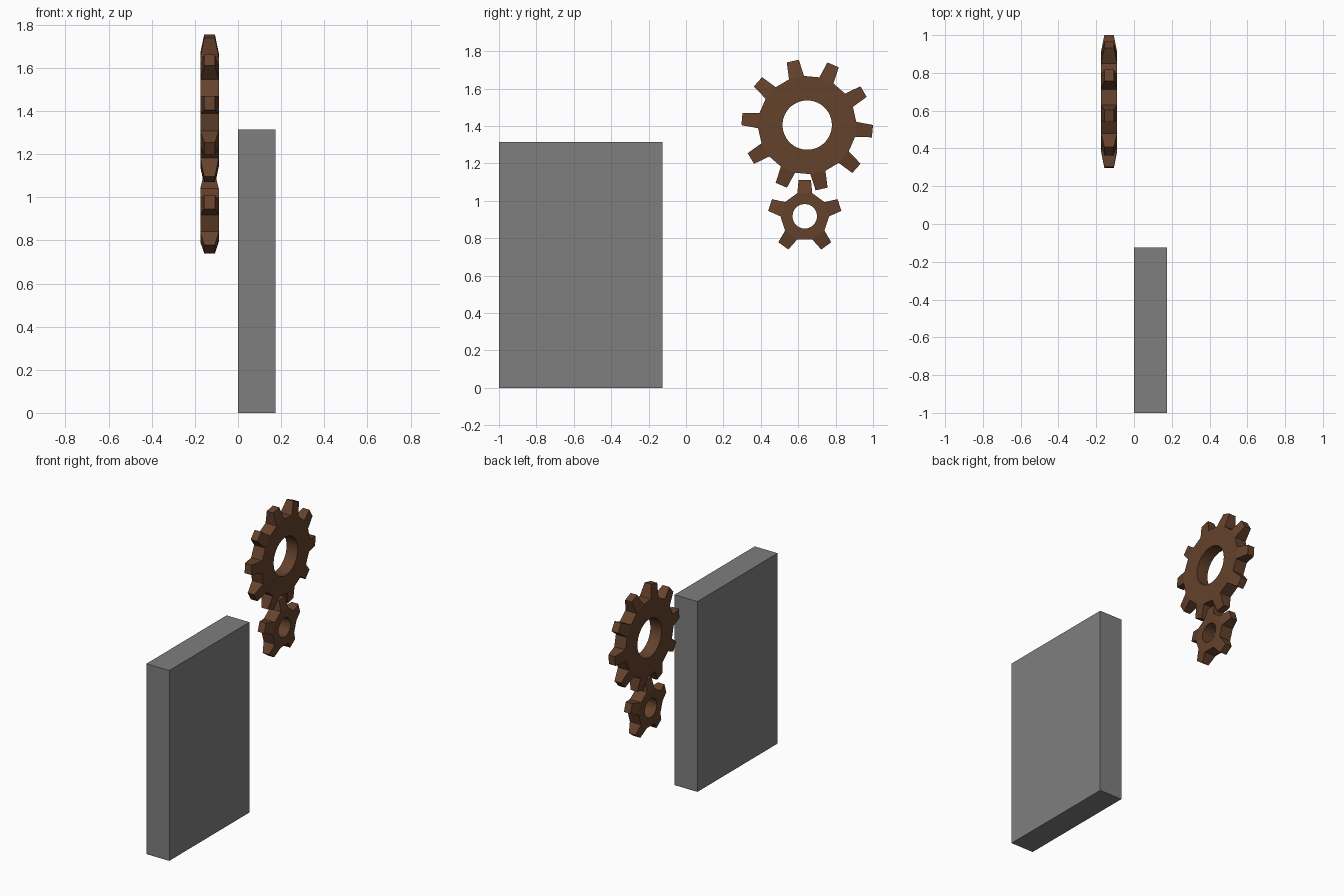
import bpy, bmesh, math

if "Cube" in bpy.data.objects:
    bpy.data.objects.remove(bpy.data.objects["Cube"])


def material(name, rgb):
    m = bpy.data.materials.new(name)
    m.diffuse_color = (*rgb, 1)
    m.use_nodes = True
    m.node_tree.nodes["Principled BSDF"].inputs["Base Color"].default_value = m.diffuse_color
    return m


GREY = material("grey", (0.21, 0.21, 0.21))
BROWN = material("brown", (0.13, 0.054, 0.025))


def finish(name, bm, mat):
    bmesh.ops.recalc_face_normals(bm, faces=bm.faces)
    me = bpy.data.meshes.new(name)
    bm.to_mesh(me)
    bm.free()
    me.materials.append(mat)
    ob = bpy.data.objects.new(name, me)
    bpy.context.collection.objects.link(ob)
    return ob


def slab(name, lo, hi, mat):
    bm = bmesh.new()
    bmesh.ops.create_cube(bm, size=1)
    for v in bm.verts:
        v.co = [(a + b) / 2 + c * (b - a) for a, b, c in zip(lo, hi, v.co)]
    return finish(name, bm, mat)


def gear(name, teeth, cy, cz, hole, root, tip, tip_width, phase):
    """Toothed ring facing x; teeth narrow in thickness towards their tips."""
    cx, half, tip_half = -0.132, 0.043, 0.025
    n = teeth * 4
    step = 2 * math.pi / n
    tip_angle = math.asin(tip_width / 2 / tip)
    bm = bmesh.new()

    def vert(x, r, a):
        return bm.verts.new((cx + x, cy + r * math.cos(a), cz + r * math.sin(a)))

    # Inner and root rings on both sides
    sides = []
    for s in (1, -1):
        inner = [vert(s * half, hole, phase + i * step) for i in range(n)]
        outer = []
        for i in range(n):
            # straight edges across tooth bases and valleys
            r = root if i % 2 else root * math.cos(step)
            outer.append(vert(s * half, r, phase + i * step))
        sides.append((inner, outer))
    (ia, oa), (ib, ob) = sides
    for i in range(n):
        j = (i + 1) % n
        bm.faces.new((ia[i], ia[j], oa[j], oa[i]))
        bm.faces.new((ib[i], ib[j], ob[j], ob[i]))
        bm.faces.new((ia[i], ia[j], ib[j], ib[i]))
        if i % 4 in (1, 2):          # valley floor
            bm.faces.new((oa[i], oa[j], ob[j], ob[i]))

    # Teeth
    for t in range(teeth):
        m = t * 4
        p, q = (m - 1) % n, m + 1
        a = phase + m * step
        ta = [vert(tip_half, tip, a + d) for d in (-tip_angle, tip_angle)]
        tb = [vert(-tip_half, tip, a + d) for d in (-tip_angle, tip_angle)]
        bm.faces.new((oa[p], oa[m], oa[q], ta[1], ta[0]))
        bm.faces.new((ob[p], ob[m], ob[q], tb[1], tb[0]))
        bm.faces.new((oa[p], ta[0], tb[0], ob[p]))
        bm.faces.new((oa[q], ta[1], tb[1], ob[q]))
        bm.faces.new((ta[0], ta[1], tb[1], tb[0]))
    return finish(name, bm, BROWN)


slab("panel", (0, -1, 0), (0.175, -0.125, 1.315), GREY)
gear("large_gear", 10, 0.648, 1.405, 0.132, 0.263, 0.352, 0.066, math.radians(-5.3))
gear("small_gear", 5, 0.635, 0.917, 0.066, 0.130, 0.198, 0.066, math.radians(90))
